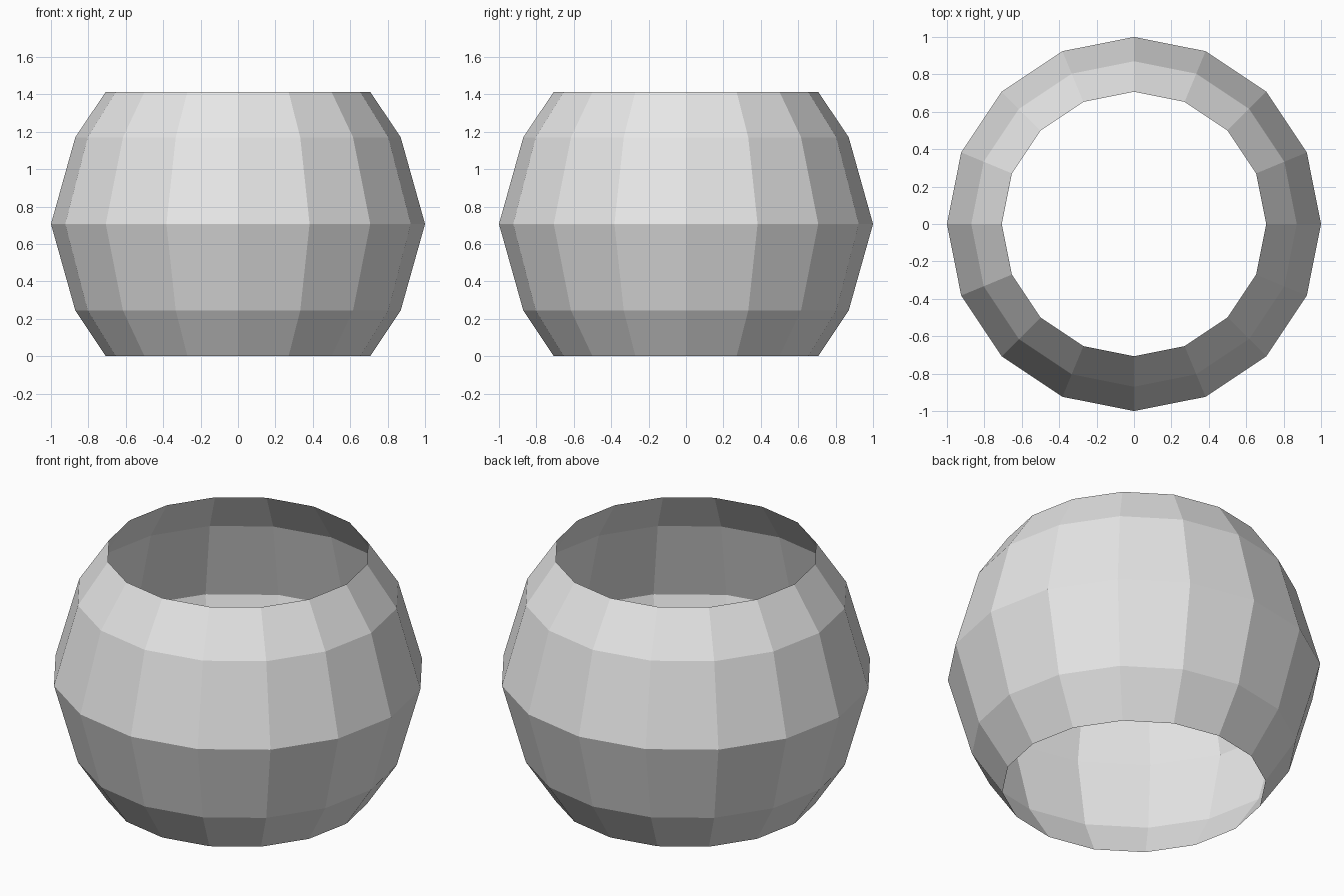
import bpy, bmesh
from math import radians

cube = bpy.data.objects.get("Cube")
if cube:
    bpy.data.objects.remove(cube, do_unlink=True)

# Single plain grey
grey = bpy.data.materials.new("light_grey")
grey.use_nodes = True
colour = (0.8, 0.8, 0.8, 1)
grey.diffuse_color = colour
grey.node_tree.nodes["Principled BSDF"].inputs["Base Color"].default_value = colour

# Half profile of the bowl, as (radius, height)
profile = [(0.707, 0), (0.87, 0.245), (1, 0.707), (0.87, 1.17), (0.707, 1.414)]
SIDES = 16

# Spin the profile into an open, faceted shell
bm = bmesh.new()
verts = [bm.verts.new((r, 0, z)) for r, z in profile]
edges = [bm.edges.new(pair) for pair in zip(verts, verts[1:])]
bmesh.ops.spin(bm, geom=verts + edges, cent=(0, 0, 0), axis=(0, 0, 1),
               angle=radians(360), steps=SIDES)
bmesh.ops.remove_doubles(bm, verts=bm.verts[:], dist=0.001)
bmesh.ops.recalc_face_normals(bm, faces=bm.faces[:])

# Make sure the faces point outwards
bm.faces.ensure_lookup_table()
first = bm.faces[0]
if first.normal.xy.dot(first.calc_center_median().xy) < 0:
    bmesh.ops.reverse_faces(bm, faces=bm.faces[:])

mesh = bpy.data.meshes.new("open_bowl")
bm.to_mesh(mesh)
bm.free()
mesh.materials.append(grey)
bowl = bpy.data.objects.new("open_bowl", mesh)
bpy.context.collection.objects.link(bowl)
